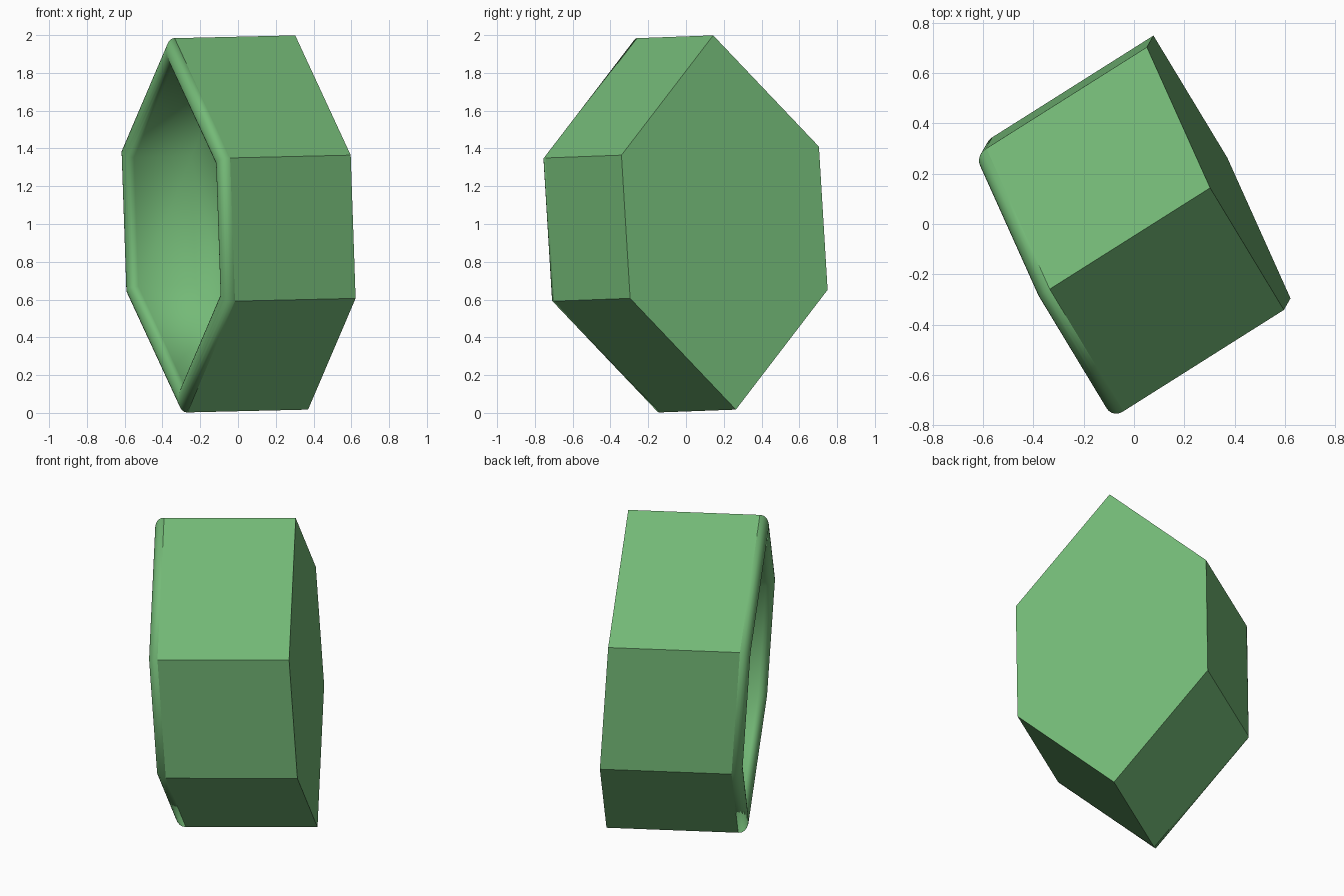
import bpy, bmesh, math
from mathutils import Vector

if "Cube" in bpy.data.objects:
    bpy.data.objects.remove(bpy.data.objects["Cube"])

# Local frame of the tilted, slightly skewed hexagonal cup
center = Vector((0.337, 0.204, 1.008))
u = Vector((-0.034, -0.060, 0.990)).normalized()      # long axis of the hexagon
v = Vector((0.2725, -0.5225, -0.0225)).normalized()   # short axis
depth = Vector((-0.857, -0.541, -0.020))              # per unit of height


def hexagon(inset):
    """Elongated hexagon, offset inward by an even distance."""
    apex, side, half = 0.993 - 1.443 * inset, 0.380 - 0.402 * inset, 0.590 - inset
    return [(0, apex), (half, side), (half, -side),
            (0, -apex), (-half, -side), (-half, side)]


# Wall profile: (inset, height), outside up, over the rounded lip, down the cavity
H, R, r, floor = 0.80, 0.05, 0.045, 0.40
profile = [(0, 0), (0, H - R - 0.005)]
profile += [(R - R * math.cos(a), H - R + R * math.sin(a))
            for a in [math.pi / 2 * i / 5 for i in range(6)]]
profile += [(R + r * math.sin(a), H - r + r * math.cos(a))
            for a in [math.pi / 2 * i / 5 for i in range(1, 6)]]
profile += [(R + r, floor)]

bm = bmesh.new()
rings = [[bm.verts.new(center + v * b + u * a + depth * t) for b, a in hexagon(d)]
         for d, t in profile]
for lo, hi in zip(rings, rings[1:]):
    for i in range(6):
        j = (i + 1) % 6
        bm.faces.new((lo[i], lo[j], hi[j], hi[i]))
bm.faces.new(rings[0])            # closed back
bm.faces.new(rings[-1])           # cavity floor
bmesh.ops.recalc_face_normals(bm, faces=bm.faces[:])
for f in bm.faces:
    f.smooth = True

# Crisp edges on the outer walls
for i in range(6):
    j = (i + 1) % 6
    for pair in ((rings[0][i], rings[0][j]), (rings[0][i], rings[1][i]),
                 (rings[1][i], rings[1][j])):
        bm.edges.get(pair).smooth = False

mesh = bpy.data.meshes.new("hexagonal_cup")
bm.to_mesh(mesh)
bm.free()
cup = bpy.data.objects.new("hexagonal_cup", mesh)
bpy.context.collection.objects.link(cup)

green = bpy.data.materials.new("green")
green.diffuse_color = (0.175, 0.49, 0.185, 1)
green.use_nodes = True
green.node_tree.nodes["Principled BSDF"].inputs["Base Color"].default_value = green.diffuse_color
mesh.materials.append(green)
